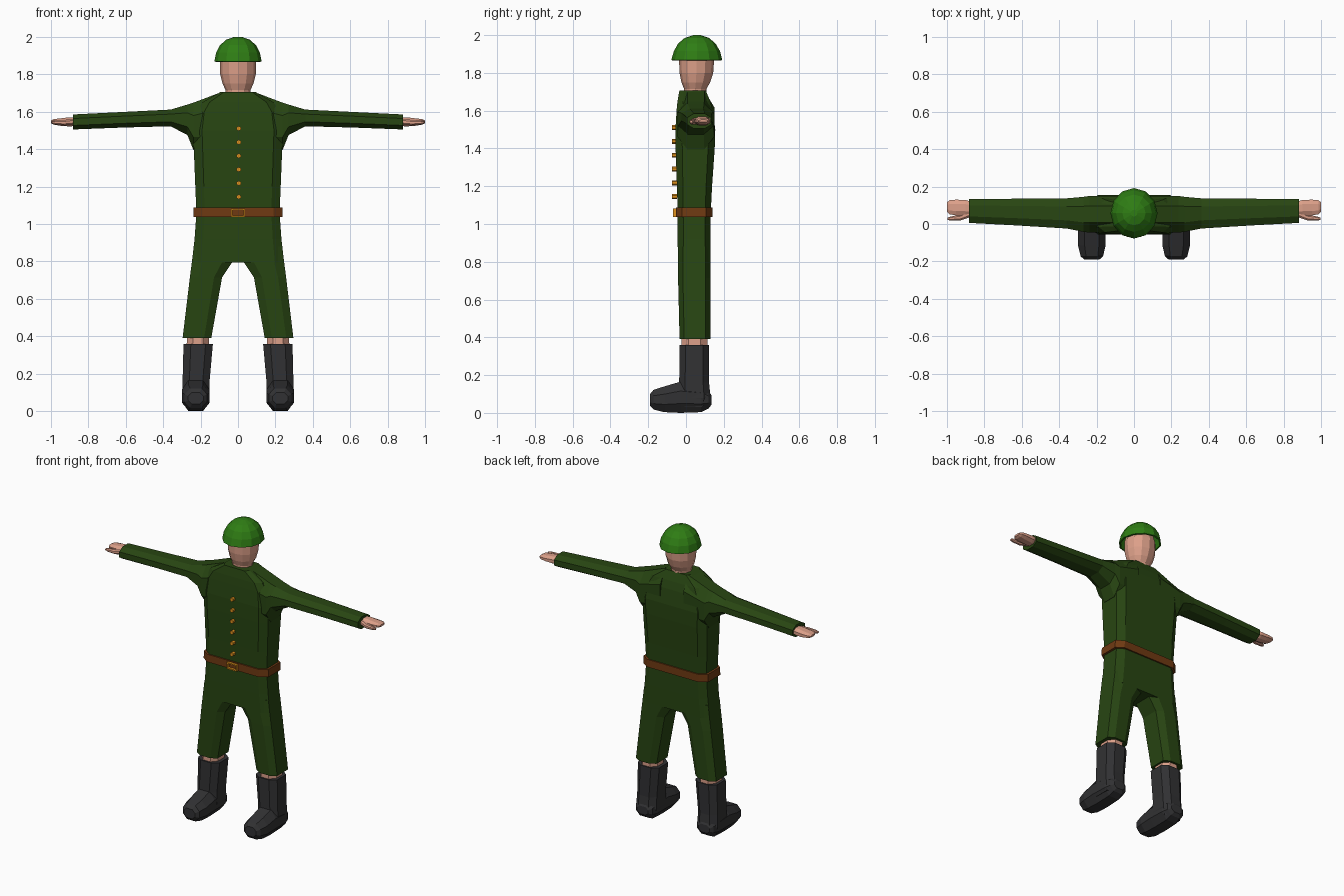
import bpy, bmesh, math
from mathutils import Vector


def material(name, rgb):
    m = bpy.data.materials.new(name)
    m.diffuse_color = (*rgb, 1)
    return m


CLOTH = material("dark green cloth", (0.021, 0.060, 0.006))
HELMET = material("bright green", (0.028, 0.205, 0.007))
SKIN = material("skin", (0.72, 0.35, 0.25))
BOOT = material("black leather", (0.031, 0.031, 0.033))
BELT = material("brown leather", (0.16, 0.042, 0.006))
GOLD = material("gold", (0.75, 0.29, 0.012))


def section(a0, a1, b0, b1, cut, sides):
    """Chamfered rectangle (sides=0) or ellipse inside the given bounds."""
    ca, cb, ha, hb = (a0 + a1) / 2, (b0 + b1) / 2, (a1 - a0) / 2, (b1 - b0) / 2
    if sides:
        angs = [2 * math.pi * i / sides for i in range(sides)]
        return [(ca + ha * math.cos(t), cb + hb * math.sin(t)) for t in angs]
    u, v = 1 - 2 * cut[0], 1 - 2 * cut[1]
    pts = [(1, -v), (1, v), (u, 1), (-u, 1), (-1, v), (-1, -v), (-u, -1), (u, -1)]
    return [(ca + ha * p, cb + hb * q) for p, q in pts]


def place(axis, t, a, b):
    return {"x": (t, a, b), "y": (a, t, b), "z": (a, b, t)}[axis]


def loft(name, mat, axis, rings, cut=(0.27, 0.27), sides=0, mirror=False, open_start=False):
    """Skin a row of sections (t, a0, a1, b0, b1) stacked along an axis."""
    bm = bmesh.new()
    rows = [[bm.verts.new(place(axis, r[0], a, b)) for a, b in section(*r[1:], cut, sides)]
            for r in rings]
    n = len(rows[0])
    for lo, hi in zip(rows, rows[1:]):
        for i in range(n):
            j = (i + 1) % n
            bm.faces.new((lo[i], lo[j], hi[j], hi[i]))
    bm.faces.new(rows[-1])
    if not open_start:
        bm.faces.new(rows[0][::-1])
    bmesh.ops.recalc_face_normals(bm, faces=bm.faces)
    me = bpy.data.meshes.new(name)
    bm.to_mesh(me)
    bm.free()
    me.materials.append(mat)
    ob = bpy.data.objects.new(name, me)
    bpy.context.collection.objects.link(ob)
    if mirror:
        ob.modifiers.new("mirror", "MIRROR")
    return ob


def sym(z, w, y0, y1):
    return (z, -w, w, y0, y1)


# Jacket body and hips
loft("jacket_body", CLOTH, "z", [
    sym(0.795, 0.246, -0.043, 0.130), sym(0.92, 0.232, -0.044, 0.131),
    sym(1.06, 0.222, -0.044, 0.131), sym(1.20, 0.228, -0.048, 0.138),
    sym(1.40, 0.236, -0.055, 0.152), sym(1.50, 0.240, -0.056, 0.155),
    sym(1.60, 0.225, -0.050, 0.142), sym(1.65, 0.19, -0.045, 0.128),
    sym(1.706, 0.092, -0.035, 0.105)], cut=(0.1, 0.17))

# Sleeves with sloping shoulders
loft("sleeve", CLOTH, "x", [
    (0.085, -0.046, 0.150, 1.38, 1.706), (0.238, -0.046, 0.150, 1.395, 1.648),
    (0.27, -0.042, 0.145, 1.475, 1.638), (0.36, -0.024, 0.137, 1.522, 1.611),
    (0.62, -0.008, 0.135, 1.515, 1.598), (0.88, 0.006, 0.134, 1.505, 1.585)],
    mirror=True)

# Trouser legs
loft("trouser_leg", CLOTH, "z", [
    (0.39, 0.143, 0.296, -0.034, 0.129), (0.715, 0.085, 0.257, -0.042, 0.130),
    (0.80, 0.028, 0.246, -0.043, 0.130), (0.88, 0.02, 0.236, -0.043, 0.130)],
    cut=(0.25, 0.15), mirror=True)

# Bare shin between trousers and boots
loft("shin", SKIN, "z", [
    (0.30, 0.155, 0.275, -0.024, 0.114), (0.45, 0.155, 0.272, -0.024, 0.114)], mirror=True)

# Boots: shaft and foot
loft("boot_shaft", BOOT, "z", [
    (0.03, 0.168, 0.288, -0.04, 0.12), (0.08, 0.152, 0.299, -0.04, 0.130),
    (0.16, 0.152, 0.296, -0.036, 0.122), (0.36, 0.134, 0.291, -0.034, 0.122)],
    cut=(0.25, 0.2), mirror=True)
loft("boot_foot", BOOT, "y", [
    (-0.190, 0.185, 0.266, 0.038, 0.100), (-0.172, 0.165, 0.285, 0.018, 0.122),
    (-0.115, 0.152, 0.299, 0.004, 0.140), (-0.030, 0.152, 0.300, 0.0, 0.165),
    (0.080, 0.154, 0.298, 0.004, 0.150), (0.118, 0.165, 0.287, 0.022, 0.120),
    (0.134, 0.185, 0.268, 0.042, 0.095)], cut=(0.24, 0.3), mirror=True)

# Hands and thumbs
loft("hand", SKIN, "x", [
    (0.85, 0.045, 0.115, 1.525, 1.568), (0.90, 0.046, 0.128, 1.521, 1.570),
    (0.95, 0.046, 0.130, 1.525, 1.564), (0.985, 0.052, 0.127, 1.531, 1.560),
    (1.00, 0.068, 0.115, 1.539, 1.552)], mirror=True)
loft("thumb", SKIN, "x", [
    (0.88, 0.035, 0.075, 1.530, 1.562), (0.925, 0.020, 0.050, 1.527, 1.556),
    (0.975, 0.018, 0.041, 1.531, 1.552), (0.995, 0.021, 0.035, 1.536, 1.547)], mirror=True)

# Head with neck
loft("head", SKIN, "z", [
    sym(1.66, 0.064, -0.012, 0.106), sym(1.715, 0.066, -0.010, 0.108),
    sym(1.75, 0.083, -0.024, 0.128), sym(1.80, 0.095, -0.034, 0.144),
    sym(1.87, 0.097, -0.037, 0.149), sym(1.93, 0.080, -0.020, 0.132)], sides=12)

# Helmet shell
helmet = loft("helmet", HELMET, "z", [
    sym(1.868, 0.126, -0.078, 0.192), sym(1.915, 0.117, -0.064, 0.180),
    sym(1.955, 0.096, -0.042, 0.157), sym(1.985, 0.062, -0.007, 0.122),
    sym(2.0, 0.018, 0.040, 0.076)], sides=12, open_start=True)
shell = helmet.modifiers.new("shell", "SOLIDIFY")
shell.thickness, shell.offset = 0.01, -1

# Belt
loft("belt", BELT, "z", [
    sym(1.037, 0.239, -0.053, 0.140), sym(1.088, 0.237, -0.053, 0.140)], cut=(0.1, 0.17))

# Buckle frame from four bars
for x, z, w, h in ((0, 1.078, 0.037, 0.004), (0, 1.042, 0.037, 0.004),
                   (-0.033, 1.06, 0.004, 0.020), (0.033, 1.06, 0.004, 0.020)):
    bpy.ops.mesh.primitive_cube_add(size=2, location=(x, -0.059, z))
    bar = bpy.context.object
    bar.name, bar.scale = "buckle_bar", (w, 0.01, h)
    bar.data.materials.append(GOLD)

# Row of jacket buttons
for i in range(6):
    bpy.ops.mesh.primitive_cylinder_add(vertices=6, radius=0.013, depth=0.026,
                                        location=(0.004, -0.061, 1.51 - 0.073 * i),
                                        rotation=(math.pi / 2, 0, 0))
    button = bpy.context.object
    button.name = "button"
    button.data.materials.append(GOLD)
